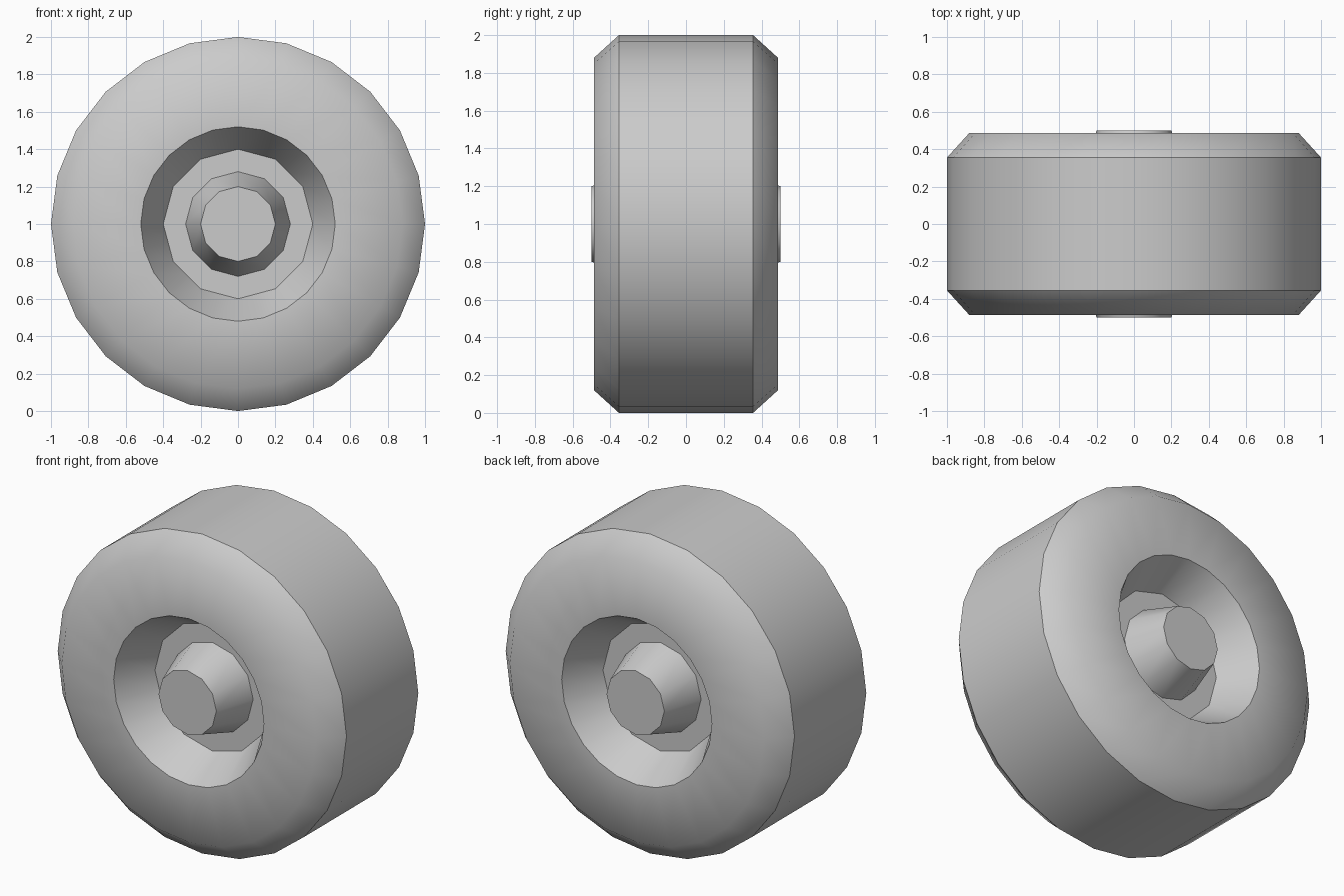
import bpy, bmesh, math

if "Cube" in bpy.data.objects:
    bpy.data.objects.remove(bpy.data.objects["Cube"])


def revolve(name, half, count, sharp, cap=False, flatten=()):
    """Revolve a (radius, y) half profile and its mirror about the wheel axis.
    sharp: profile indices with a hard ring edge.
    flatten: indices whose odd vertices sit on the chords, halving the side count."""
    n = len(half)
    profile = half + [(r, -y) for r, y in reversed(half)]
    bm = bmesh.new()
    rings = []
    for k, (r, y) in enumerate(profile):
        ring = []
        for i in range(count):
            a = 2 * math.pi * i / count
            half_index = min(k, 2 * n - 1 - k)
            rad = r * math.cos(2 * math.pi / count) if half_index in flatten and i % 2 else r
            ring.append(bm.verts.new((rad * math.sin(a), y, 1 + rad * math.cos(a))))
        rings.append(ring)
    for a, b in zip(rings, rings[1:]):
        for i in range(count):
            j = (i + 1) % count
            bm.faces.new((a[i], a[j], b[j], b[i]))
    if cap:
        bm.faces.new(rings[0])
        bm.faces.new(rings[-1])
    bmesh.ops.recalc_face_normals(bm, faces=bm.faces)
    for f in bm.faces:
        f.smooth = True
    for k, ring in enumerate(rings):
        if min(k, 2 * n - 1 - k) in sharp:
            for i in range(count):
                e = bm.edges.get((ring[i], ring[(i + 1) % count]))
                if e:
                    e.smooth = False
    mesh = bpy.data.meshes.new(name)
    bm.to_mesh(mesh)
    bm.free()
    obj = bpy.data.objects.new(name, mesh)
    bpy.context.collection.objects.link(obj)
    return obj


# Tyre: sloped recess wall, flat sidewall, chamfered shoulder, tread
tyre = revolve("tyre", [(0.40, -0.25), (0.52, -0.487), (0.88, -0.487), (1.0, -0.355)],
               24, {0, 1, 3}, flatten={0})
# Each recess wall ends at its floor, so drop the band that would join front to back
# (the profile is open, so only the tread joins the two halves)

# Hub: tapered twelve-sided bosses on both recess floors
for name, s in (("front_hub", 1), ("back_hub", -1)):
    bm = bmesh.new()
    rings = []
    for r, y in ((0.40, -0.25), (0.28, -0.25), (0.20, -0.50)):
        rings.append([bm.verts.new((r * math.sin(i * math.pi / 6), s * y,
                                    1 + r * math.cos(i * math.pi / 6))) for i in range(12)])
    for a, b in zip(rings, rings[1:]):
        for i in range(12):
            j = (i + 1) % 12
            vs = (a[i], a[j], b[j], b[i])
            bm.faces.new(vs if s > 0 else vs[::-1])
    bm.faces.new(rings[2] if s > 0 else rings[2][::-1])
    bm.normal_update()
    # Caps face outward along the axle
    if bm.faces[:][-1].normal.y * s > 0:
        bmesh.ops.reverse_faces(bm, faces=bm.faces[:])
    for f in bm.faces:
        f.smooth = True
    for ring in rings:
        for i in range(12):
            bm.edges.get((ring[i], ring[(i + 1) % 12])).smooth = False
    mesh = bpy.data.meshes.new(name)
    bm.to_mesh(mesh)
    bm.free()
    bpy.context.collection.objects.link(bpy.data.objects.new(name, mesh))

# Open shell: make the tread face outward
bm = bmesh.new()
bm.from_mesh(tyre.data)
bm.normal_update()
tread = max(bm.faces, key=lambda f: f.calc_center_median().z)
if tread.normal.z < 0:
    bmesh.ops.reverse_faces(bm, faces=bm.faces[:])
bm.to_mesh(tyre.data)
bm.free()
